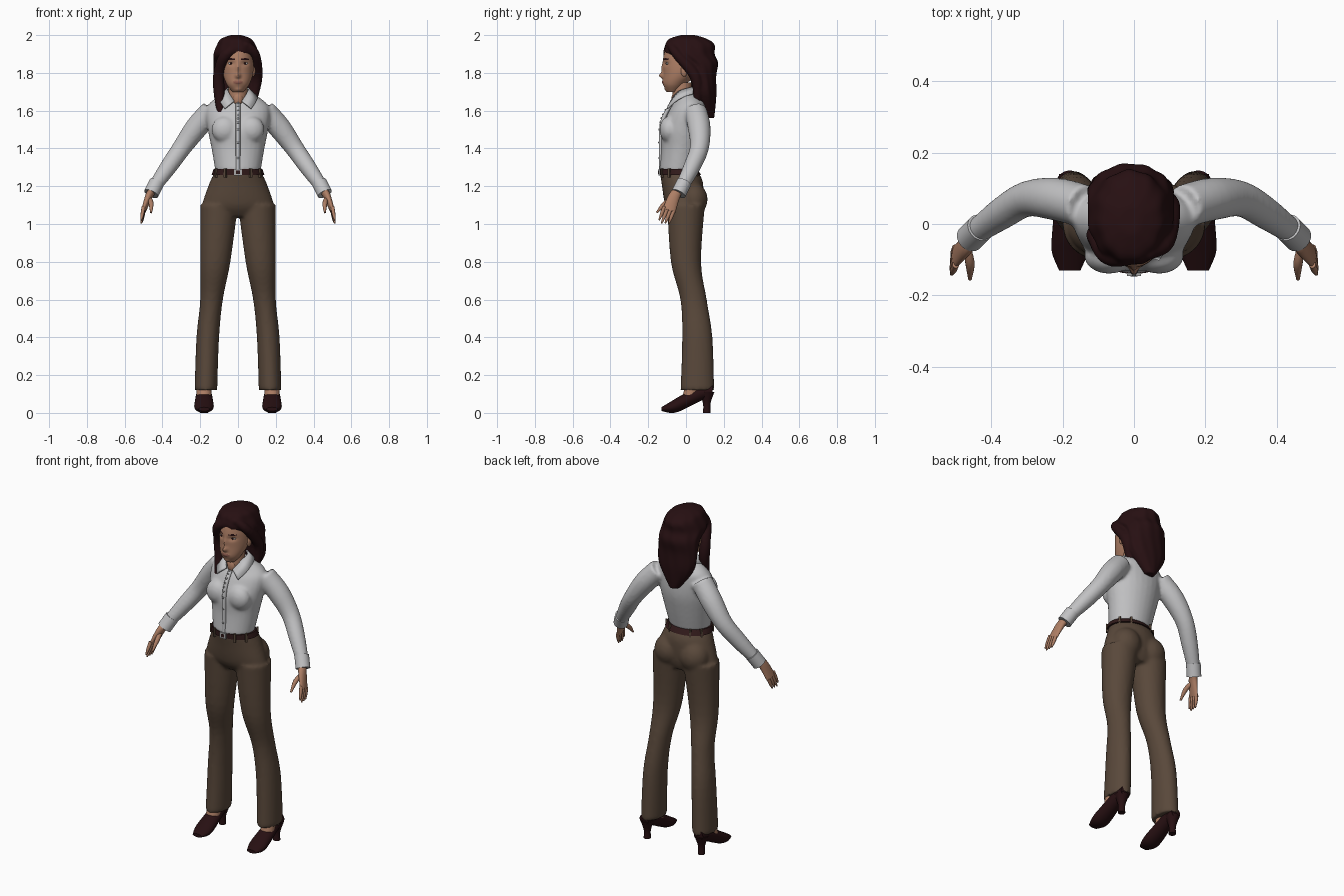
import bpy, bmesh, math
from mathutils import Vector, Matrix

if "Cube" in bpy.data.objects:
    bpy.data.objects.remove(bpy.data.objects["Cube"], do_unlink=True)

X, Y, Z = Matrix.Identity(3)


def material(name, *rgb):
    mat = bpy.data.materials.new(name)
    mat.use_nodes = True
    mat.diffuse_color = (*rgb, 1)
    mat.node_tree.nodes["Principled BSDF"].inputs["Base Color"].default_value = (*rgb, 1)
    return mat


skin = material("skin", .42, .21, .13)
lip = material("lip", .28, .11, .08)
dark = material("dark red brown", .02, .005, .006)
cloth = material("pale shirt cloth", .54, .54, .55)
wool = material("brown trouser wool", .1, .065, .043)
leather = material("belt leather", .03, .01, .01)
metal = material("buckle metal", .4, .4, .4)
white = material("eye white", .5, .5, .5)


def spline(rows, steps=5):
    """Smooth curve through rows of any length."""
    curve, last = [], len(rows) - 1
    for index in range(last):
        before, start, end, after = (Vector(rows[min(max(near, 0), last)])
                                     for near in range(index - 1, index + 3))
        leave, arrive = (end - before) / 2, (after - start) / 2
        for step in range(steps):
            t = step / steps
            ease = t * t * (3 - 2 * t)
            curve.append(start.lerp(end, ease) + leave * (t * (1 - t) ** 2)
                         - arrive * (t * t * (1 - t)))
    return curve + [Vector(rows[-1])]


def tube(bm, rows, axis=None, ref=X, both=False, sides=28, steps=5, wave=0):
    """Loft ellipses through rows of x, y, z, radius and, where it differs, second radius."""
    points = spline([(*row, row[-1])[:5] for row in rows], steps)
    centres = [Vector(point[:3]) for point in points]
    rings = []
    for index, centre in enumerate(centres):
        ahead = centres[min(index + 1, len(centres) - 1)]
        tangent = axis or (ahead - centres[max(index - 1, 0)]).normalized()
        side = (ref - tangent * ref.dot(tangent)).normalized()
        other = tangent.cross(side)
        ring = []
        for corner in range(sides):
            angle = math.tau * corner / sides
            grow = 1 + wave * math.cos(11 * angle + 20 * centre.z)
            offset = (side * (points[index][3] * math.cos(angle))
                      + other * (points[index][4] * math.sin(angle)))
            ring.append(bm.verts.new(centre + offset * grow))
        rings.append(ring)
    for ring, following in zip(rings, rings[1:]):
        for corner in range(sides):
            beside = (corner + 1) % sides
            bm.faces.new((ring[corner], ring[beside], following[beside], following[corner]))
    bm.faces.new(rings[0])
    bm.faces.new(rings[-1])
    if both:
        flipped = [(-row[0], *row[1:]) for row in rows]
        tube(bm, flipped, axis, ref, False, sides, steps, wave)


def column(bm, x, rows, axis=Z, **options):
    """Loft of parallel sections that all share one x."""
    tube(bm, [(x, *row) for row in rows], axis, **options)


def blob(bm, centre, radii, both=False):
    for sign in ((1, -1) if both else (1,)):
        place = Matrix.Translation((centre[0] * sign, *centre[1:])) @ Matrix.Diagonal((*radii, 1))
        bmesh.ops.create_uvsphere(bm, u_segments=20, v_segments=12, radius=1, matrix=place)


def box(bm, centre, size, turn=0):
    place = Matrix.Translation(centre) @ Matrix.Rotation(turn, 4, "Z") @ Matrix.Diagonal((*size, 1))
    bmesh.ops.create_cube(bm, size=1, matrix=place)


def finish(name, bm, *mats, fuse=0):
    """Turn the mesh into an object; fuse melts overlapping volumes together."""
    bmesh.ops.recalc_face_normals(bm, faces=bm.faces[:])
    mesh = bpy.data.meshes.new(name)
    bm.to_mesh(mesh)
    bm.free()
    mesh.shade_smooth()
    mesh.set_sharp_from_angle(angle=math.radians(45))
    for mat in mats:
        mesh.materials.append(mat)
    thing = bpy.data.objects.new(name, mesh)
    bpy.context.collection.objects.link(thing)
    if fuse:
        remesh = thing.modifiers.new("fuse", "REMESH")
        remesh.mode, remesh.voxel_size, remesh.use_smooth_shade = "VOXEL", fuse, True
        soften = thing.modifiers.new("soften", "SMOOTH")
        soften.factor, soften.iterations = .5, 5
    return thing


# Trousers: pelvis, seat and two flared legs melted together
bm = bmesh.new()
column(bm, 0, [(-.04, 1.28, .12, .1), (-.02, 1.22, .15, .11), (-.01, 1.1, .19, .1), (0, 1.04, .17, .07)])
tube(bm, [(.1, 0, 1.1, .1), (.12, 0, .8, .08), (.14, .04, .6, .06, .07), (.16, .06, .4, .06, .08),
          (.17, .06, .12, .06, .09)], Z, both=True)
blob(bm, (.085, .035, 1.13), (.085, .08, .09), True)
finish("trousers", bm, wool, fuse=.01)

# Shirt: torso, bust and sleeves melted together
bm = bmesh.new()
column(bm, 0, [(-.04, 1.28, .12, .1), (-.02, 1.4, .14, .11), (-.01, 1.5, .16, .12), (.01, 1.6, .17, .1),
               (.02, 1.65, .14, .08), (0, 1.7, .06, .05)])
blob(bm, (.07, -.09, 1.5), (.07, .05, .07), True)
tube(bm, [(.14, .05, 1.6, .06), (.22, .07, 1.51, .06), (.3, .07, 1.4, .05), (.37, .03, 1.3, .045),
          (.44, -.02, 1.2, .035)], ref=Y, both=True)
finish("shirt", bm, cloth, fuse=.009)

# Cuffs
bm = bmesh.new()
tube(bm, [(.43, -.01, 1.22, .04), (.46, -.04, 1.16, .04)], ref=Y, both=True)
finish("cuffs", bm, cloth)

# Button placket and buttons
edge = .012
placket = [(y, z, edge) for y, z in ((-.13, 1.29), (-.13, 1.5), (-.11, 1.58), (-.07, 1.64))]
bm = bmesh.new()
column(bm, 0, placket)
finish("placket", bm, cloth)
bm = bmesh.new()
for y, z, radius in spline(placket, 3)[1:]:
    blob(bm, (0, y - radius, z), (.006, .004, .006))
finish("buttons", bm, metal)

# Collar: a folded strip from each wing tip round to the nape
bm = bmesh.new()
fold = [(.02, -.08, 1.65), (.05, -.04, 1.7), (.05, .02, 1.72), (0, .05, 1.73)]
hem = [(.07, -.1, 1.61), (.1, -.04, 1.66), (.08, .04, 1.69), (0, .08, 1.69)]
for sign in (1, -1):
    strip = [[bm.verts.new((point.x * sign, point.y, point.z)) for point in pair]
             for pair in zip(spline(fold), spline(hem))]
    for (a, b), (c, d) in zip(strip, strip[1:]):
        bm.faces.new((a, b, d, c))
bmesh.ops.remove_doubles(bm, verts=bm.verts[:], dist=.001)
thick = finish("collar", bm, cloth).modifiers.new("thickness", "SOLIDIFY")
thick.thickness, thick.offset = .008, 0

# Belt, loops and buckle
bm = bmesh.new()
column(bm, 0, [(-.03, 1.26, .14, .11), (-.04, 1.29, .13, .1)], sides=48)
finish("belt", bm, leather)
bm = bmesh.new()
for step in range(12):
    if step % 3:
        angle = math.tau * step / 12
        box(bm, (.135 * math.cos(angle), .107 * math.sin(angle) - .035, 1.27), (.012, .012, .05), angle)
finish("belt_loops", bm, wool)
bm = bmesh.new()
box(bm, (0, -.142, 1.274), (.04, .008, .034))
finish("buckle", bm, metal)
bm = bmesh.new()
box(bm, (0, -.145, 1.274), (.02, .005, .018))
finish("buckle_inset", bm, leather)

# Hands: palm, four fingers and thumb
bm = bmesh.new()
across = Vector((0, 2, -1)).normalized()
tube(bm, [(.45, -.03, 1.18, .02), (.47, -.06, 1.15, .03, .02), (.5, -.09, 1.07, .035, .012)],
     ref=across, both=True)
for finger in range(4):
    base = Vector((.5, -.09, 1.08)) + across * (.018 * finger - .027)
    reach = Vector((.15, -.35, -.9)) * (.09 - .01 * abs(finger - 1))
    path = [(*(base + reach * t), .01 * (1 - .7 * t ** 4)) for t in (0, .5, .9, 1)]
    tube(bm, path, both=True, sides=10, steps=3)
tube(bm, [(.47, -.06, 1.14, .01), (.46, -.11, 1.11, .013), (.46, -.155, 1.06, .005)], both=True, sides=12)
finish("hands", bm, skin)

# Neck and open collar skin
bm = bmesh.new()
column(bm, 0, [(-.01, 1.6, .05), (-.02, 1.66, .05), (-.02, 1.75, .05)])
blob(bm, (0, -.06, 1.66), (.026, .017, .035))
finish("neck", bm, skin)

# Head: lofted skull with soft bumps for nose, bridge, eye sockets, mouth and chin
bm = bmesh.new()
column(bm, 0, [(-.07, 1.7, .03), (-.06, 1.74, .06), (-.03, 1.8, .08, .09), (-.02, 1.88, .08, .1),
               (-.01, 1.94, .07, .09), (0, 1.97, .04, .05)], sides=96, steps=14)
bumps = [(0, 1.785, .013, .014, .02), (0, 1.82, .01, .03, .01), (.037, 1.85, .02, .012, -.009),
         (0, 1.75, .02, .01, .006), (0, 1.71, .02, .01, .005)]
for vert in bm.verts:
    x, y, z = vert.co
    if y < -.04:
        vert.co.y -= sum(push * math.exp(-((abs(x) - across_at) / wide) ** 2 - ((z - up_at) / tall) ** 2)
                         for across_at, up_at, wide, tall, push in bumps)
for face in bm.faces:
    x, y, z = face.calc_center_median()
    if y < -.06:
        from_eye = abs(abs(x) - .037)
        if math.hypot(x / .026, (z - 1.75) / .009) < 1:
            face.material_index = 1
        elif from_eye < .02 and abs(z - 1.875 + from_eye * .2) < .004:
            face.material_index = 2
blob(bm, (.08, -.01, 1.81), (.012, .018, .03), True)
finish("head", bm, skin, lip, dark)

# Eyes
bm = bmesh.new()
blob(bm, (.037, -.096, 1.85), (.015, .01, .007), True)
finish("eyes", bm, white)
bm = bmesh.new()
blob(bm, (.037, -.104, 1.85), (.006, .004, .006), True)
finish("irises", bm, dark)

# Hair: wavy mass, long front lock on the right, swept lock on the left
bm = bmesh.new()
column(bm, -.01, [(.01, 2, .03, .04), (.01, 1.98, .08, .1), (.02, 1.95, .1, .13), (.02, 1.9, .12, .13),
                  (.07, 1.85, .12, .1), (.09, 1.78, .12, .07), (.1, 1.68, .11, .06), (.12, 1.56, .03)],
       sides=88, wave=.02)
tube(bm, [(.05, -.08, 1.95, .02), (-.06, -.09, 1.9, .03), (-.1, -.04, 1.8, .03), (-.1, -.03, 1.7, .03),
          (-.09, -.06, 1.58, .02)], ref=Y)
tube(bm, [(.04, -.08, 1.95, .02), (.09, -.05, 1.9, .025), (.1, .05, 1.78, .03), (.08, .06, 1.65, .02)], ref=Y)
finish("hair", bm, dark, fuse=.007)

# Feet and heeled shoes
bm = bmesh.new()
column(bm, .18, [(.02, .08, .04), (.04, .16, .04)], both=True)
finish("feet", bm, skin)
bm = bmesh.new()
column(bm, .18, [(-.13, .02, .03, .01), (-.08, .03, .05, .03), (-.03, .05, .05, .04), (.07, .1, .04),
                 (.14, .12, .03)], Y, both=True)
column(bm, .18, [(.11, 0, .02), (.11, .05, .02), (.11, .11, .04)], both=True)
finish("shoes", bm, dark)
